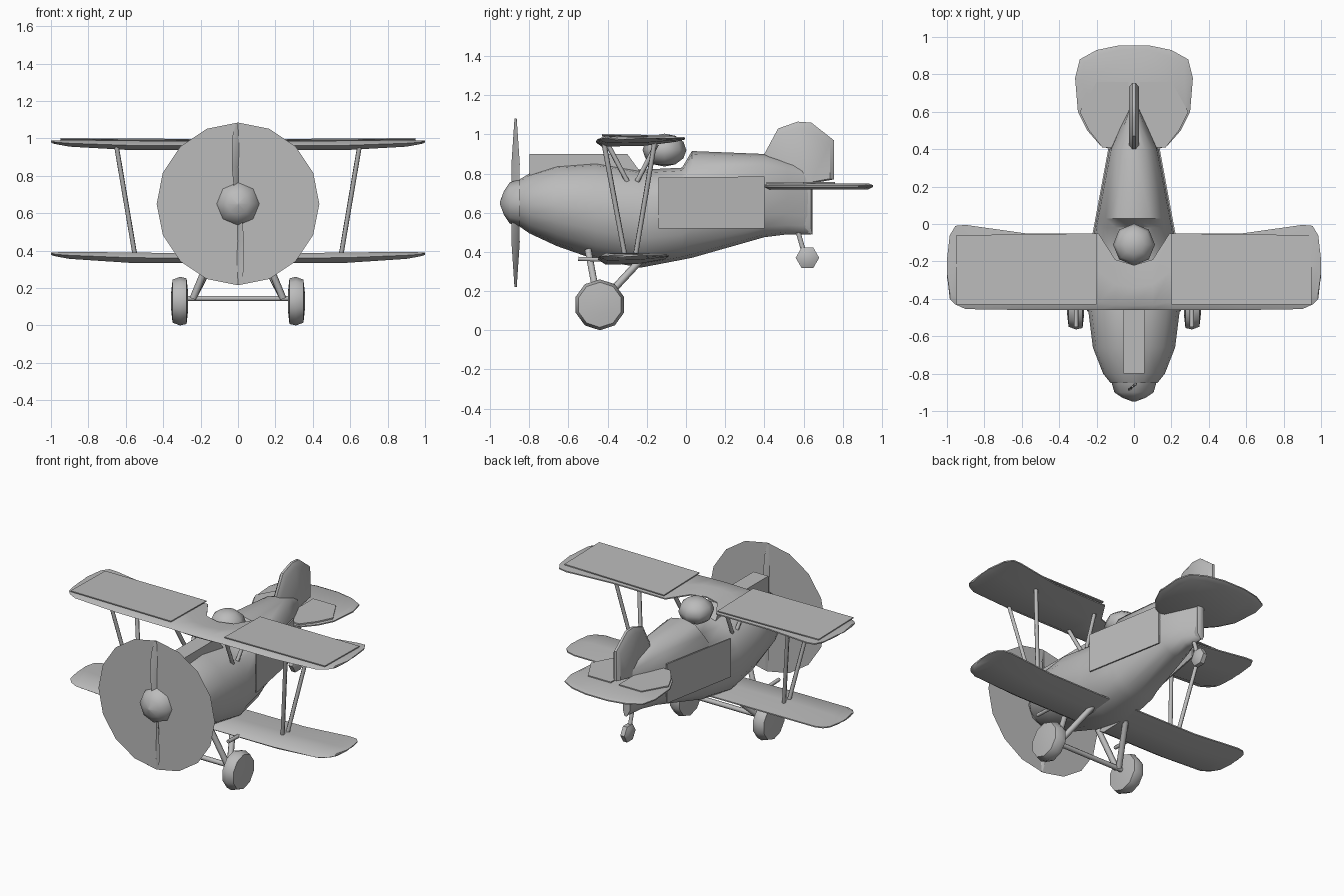
import bpy, bmesh, math
from mathutils import Vector

if "Cube" in bpy.data.objects:
    bpy.data.objects.remove(bpy.data.objects["Cube"])

grey = bpy.data.materials.new("plain_grey")
grey.diffuse_color = (0.5, 0.5, 0.5, 1)
grey.use_nodes = True
grey.node_tree.nodes["Principled BSDF"].inputs["Base Color"].default_value = grey.diffuse_color


def finish(name, bm, angle=40):
    bmesh.ops.recalc_face_normals(bm, faces=bm.faces)
    me = bpy.data.meshes.new(name)
    bm.to_mesh(me)
    bm.free()
    me.materials.append(grey)
    ob = bpy.data.objects.new(name, me)
    bpy.context.collection.objects.link(ob)
    bpy.ops.object.select_all(action='DESELECT')
    ob.select_set(True)
    bpy.context.view_layer.objects.active = ob
    if angle:
        bpy.ops.object.shade_smooth_by_angle(angle=math.radians(angle))
    return ob


def loft(name, rings, angle=40):
    """Skin a list of equal-length closed rings and cap both ends."""
    bm = bmesh.new()
    rows = [[bm.verts.new(p) for p in r] for r in rings]
    n = len(rows[0])
    for a, b in zip(rows, rows[1:]):
        for i in range(n):
            j = (i + 1) % n
            bm.faces.new((a[i], a[j], b[j], b[i]))
    bm.faces.new(rows[0])
    bm.faces.new(rows[-1])
    return finish(name, bm, angle)


def plate(name, pts, offset):
    """Extrude a flat outline by an offset vector."""
    off = Vector(offset)
    return loft(name, [pts, [Vector(p) + off for p in pts]], 20)


def rod(name, a, b, r, sides=6):
    a, b = Vector(a), Vector(b)
    q = (b - a).to_track_quat('Z', 'Y')
    ring = [q @ Vector((r * math.cos(t), r * math.sin(t), 0))
            for t in (2 * math.pi * i / sides for i in range(sides))]
    return loft(name, [[a + p for p in ring], [b + p for p in ring]], 65)


def oval(y, zb, zt, w, power=2.4, sides=16):
    """Rounded body section in the xz plane."""
    out = []
    for i in range(sides):
        t = 2 * math.pi * i / sides
        c, s = math.cos(t), math.sin(t)
        out.append((w * math.copysign(abs(c) ** (2 / power), c), y,
                    (zb + zt) / 2 + (zt - zb) / 2 * math.copysign(abs(s) ** (2 / power), s)))
    return out


# Fuselage: y, bottom, top, half width, squareness
body = [(-0.85, 0.53, 0.77, 0.125, 2), (-0.8, 0.495, 0.80, 0.165, 2), (-0.66, 0.43, 0.845, 0.22, 2),
        (-0.46, 0.36, 0.86, 0.245, 2.1), (-0.23, 0.32, 0.82, 0.243, 2.2), (-0.02, 0.36, 0.83, 0.215, 2.4),
        (0.03, 0.37, 0.915, 0.205, 2.3), (0.4, 0.475, 0.90, 0.13, 2.4),
        (0.52, 0.49, 0.86, 0.075, 2.4), (0.64, 0.49, 0.82, 0.018, 2.4)]
loft("fuselage", [oval(*s) for s in body], 50)

# Spinner and propeller
loft("spinner", [oval(y, 0.65 - r, 0.65 + r, r, 2, 8) for y, r in
                 ((-0.84, 0.122), (-0.9, 0.105), (-0.93, 0.06), (-0.95, 0.006))], 50)
bm = bmesh.new()
bmesh.ops.create_circle(bm, cap_ends=True, segments=16, radius=0.435)
for v in bm.verts:
    v.co = (v.co.x, -0.868, 0.65 + v.co.y)
finish("propeller_disc", bm, 0)
for s in (1, -1):
    rings = []
    for d, w, a in ((0.08, 0.024, 55), (0.2, 0.033, 40), (0.34, 0.028, 25), (0.43, 0.008, 15)):
        c, k = math.cos(math.radians(a)), math.sin(math.radians(a))
        rings.append([(s * (x * c - y * k - 0.008), -0.87 + x * k + y * c, 0.65 + s * d)
                      for x, y in ((-w, 0), (0, -0.006), (w, 0), (0, 0.006))])
    loft("propeller_blade", rings)

# Engine hump ahead of the cockpit
plate("engine_hump", [(-0.055, -0.8, 0.65), (-0.055, -0.8, 0.9), (-0.055, -0.3, 0.9),
                      (-0.055, -0.22, 0.79), (-0.055, -0.22, 0.65)], (0.11, 0, 0))

# Pilot dome
bm = bmesh.new()
bmesh.ops.create_uvsphere(bm, u_segments=8, v_segments=6, radius=0.112)
for v in bm.verts:
    v.co = (v.co.x, v.co.y - 0.11, 0.92 + v.co.z * 0.75)
finish("pilot_dome", bm, 60)


# Wings: thin cambered sections from tip to tip
def wing_ring(x, lead, trail, zb, zt):
    c = trail - lead
    m = (zb + zt) / 2
    return [(x, lead, m), (x, lead + 0.1 * c, zt), (x, lead + 0.5 * c, zt), (x, trail, m + 0.008),
            (x, trail, m), (x, lead + 0.6 * c, zb + 0.004), (x, lead + 0.12 * c, zb)]


upper = [(0.1, -0.46, -0.19, 0.938, 0.98), (0.19, -0.46, -0.05, 0.938, 0.985),
         (0.58, -0.46, -0.05, 0.938, 0.988), (0.9, -0.455, -0.005, 0.956, 0.992),
         (0.955, -0.43, -0.01, 0.966, 0.99), (0.985, -0.4, -0.06, 0.972, 0.988), (1.0, -0.27, -0.19, 0.978, 0.984)]
full = ([(-x, *r) for x, *r in reversed(upper)] + [(0, -0.46, -0.22, 0.938, 0.98)] + upper)
loft("upper_wing", [wing_ring(*r) for r in full])
lower = [(0.1, -0.45, -0.11, 0.335, 0.385), (0.58, -0.45, -0.11, 0.335, 0.39),
         (0.9, -0.445, -0.09, 0.356, 0.394), (0.955, -0.42, -0.1, 0.366, 0.392),
         (0.985, -0.38, -0.13, 0.372, 0.39), (1.0, -0.28, -0.2, 0.378, 0.386)]

# Fin and rudder
fin = [(0.4, 0.88), (0.4, 0.9), (0.47, 1.03), (0.57, 1.065), (0.64, 1.06), (0.755, 0.97),
       (0.755, 0.77), (0.645, 0.75), (0.645, 0.49), (0.56, 0.52)]
loft("fin", [[(x, 0.58 + (y - 0.58) * k, 0.8 + (z - 0.8) * k) for y, z in fin]
             for x, k in ((-0.026, 0.88), (-0.008, 1), (0.008, 1), (0.026, 0.88))])

# Tailplane
tail = [(0.13, 0.4), (0.18, 0.42), (0.25, 0.5), (0.3, 0.6), (0.315, 0.78), (0.29, 0.88), (0.2, 0.93), (0.08, 0.955)]
outline = tail + [(-x, y) for x, y in reversed(tail)]
loft("tailplane", [[(x * k, 0.68 + (y - 0.68) * k, z) for x, y in outline]
                   for z, k in ((0.718, 0.9), (0.732, 1), (0.74, 1), (0.75, 0.92))])

for s in (1, -1):
    loft("lower_wing", [wing_ring(s * x, *r) for x, *r in lower])
    # Raised upper wing covering
    plate("wing_cover", [(s * 0.2, -0.43, 0.99), (s * 0.95, -0.43, 0.995),
                         (s * 0.95, -0.06, 0.988), (s * 0.2, -0.05, 0.983)], (0, 0, 0.007))
    # Stabiliser top plate
    plate("stabiliser_plate", [(s * x, y, 0.748) for x, y in
                               ((0.03, 0.41), (0.17, 0.41), (0.24, 0.5), (0.29, 0.6), (0.2, 0.76), (0.03, 0.76))],
          (0, 0, 0.009))
    # Side panel
    plate("side_panel", [(s * 0.238, -0.14, 0.52), (s * 0.138, 0.4, 0.52),
                         (s * 0.138, 0.4, 0.785), (s * 0.238, -0.14, 0.78)], (-s * 0.009, 0, 0))
    # Wing struts
    rod("front_strut", (s * 0.65, -0.42, 0.96), (s * 0.55, -0.31, 0.37), 0.013)
    rod("rear_strut", (s * 0.65, -0.16, 0.96), (s * 0.55, -0.26, 0.37), 0.013)
    rod("front_cabane_strut", (s * 0.19, -0.4, 0.95), (s * 0.17, -0.3, 0.76), 0.013)
    rod("rear_cabane_strut", (s * 0.19, -0.15, 0.95), (s * 0.17, -0.25, 0.76), 0.013)
    # Landing gear
    rod("front_gear_leg", (s * 0.24, -0.45, 0.145), (s * 0.13, -0.5, 0.41), 0.019)
    rod("rear_gear_leg", (s * 0.24, -0.43, 0.145), (s * 0.13, -0.23, 0.36), 0.019)
    rod("short_tube", (s * 0.31, -0.55, 0.365), (s * 0.31, -0.42, 0.36), 0.012)
    rings = []
    for x, r in ((0.268, 0.06), (0.275, 0.122), (0.31, 0.13), (0.35, 0.115), (0.357, 0.05)):
        rings.append([(s * x, -0.44 + r * math.cos(t), 0.13 + r * math.sin(t))
                      for t in (math.pi * (i + 0.5) / 5 for i in range(10))])
    loft("wheel", rings, 50)

rod("axle", (-0.29, -0.44, 0.145), (0.29, -0.44, 0.145), 0.016)

# Tail wheel
rod("tail_wheel_leg", (0, 0.57, 0.51), (0, 0.61, 0.37), 0.014)
loft("tail_wheel", [[(x, 0.62 + r * math.cos(t), 0.37 + r * math.sin(t))
                     for t in (math.pi * i / 3 for i in range(6))]
                    for x, r in ((-0.028, 0.035), (-0.015, 0.06), (0.015, 0.06), (0.028, 0.035))], 50)
